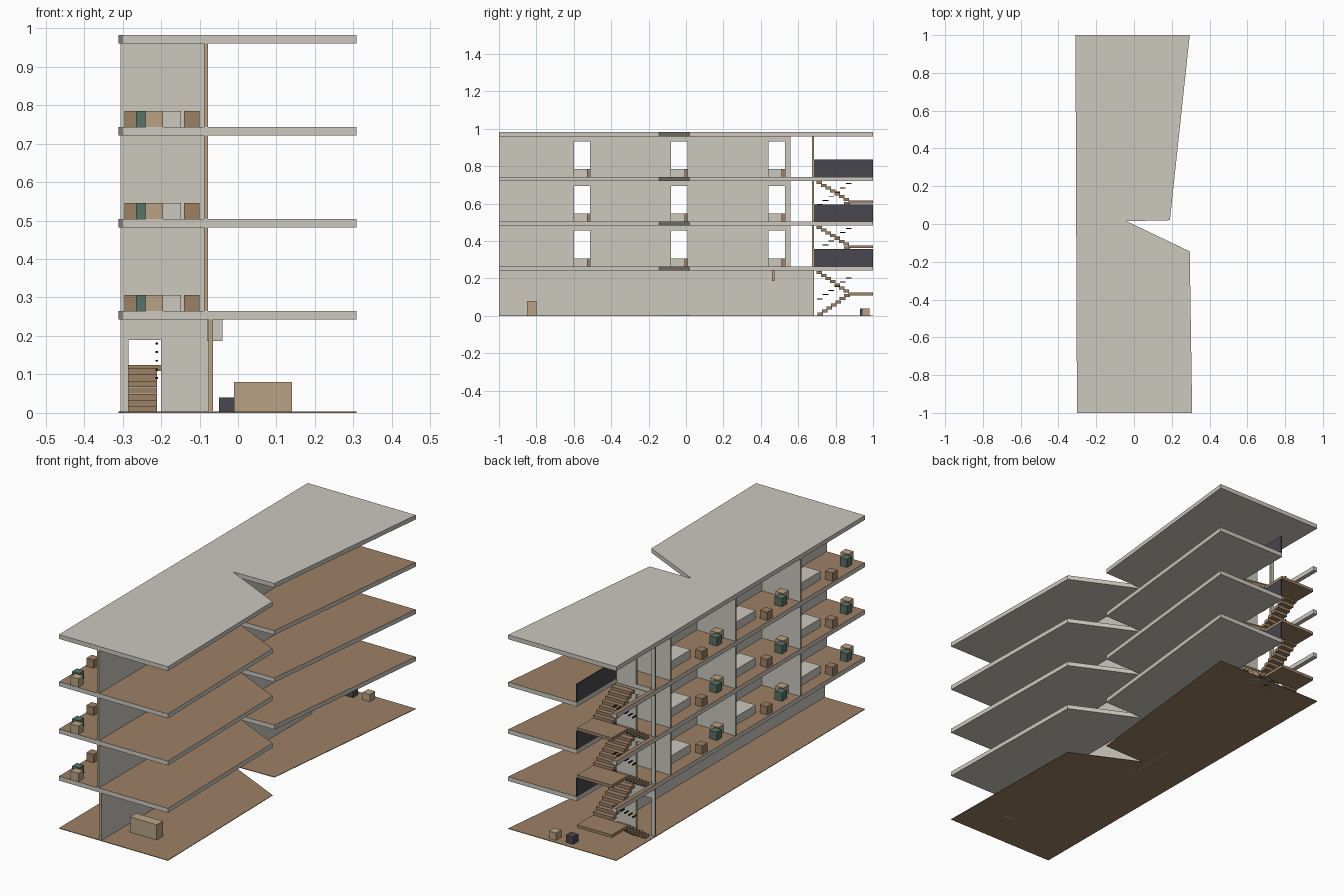
import bpy
import bmesh

if "Cube" in bpy.data.objects:
    bpy.data.objects.remove(bpy.data.objects["Cube"], do_unlink=True)


def material(name, *srgb):
    lin = [((c / 255 + 0.055) / 1.055) ** 2.4 for c in srgb] + [1]
    m = bpy.data.materials.new(name)
    m.use_nodes = True
    m.diffuse_color = lin
    m.node_tree.nodes["Principled BSDF"].inputs["Base Color"].default_value = lin
    return m


plaster = material("pale plaster", 204, 200, 191)
wood = material("brown wood", 157, 129, 101)
tan = material("tan edge", 185, 164, 133)
teal = material("teal fabric", 88, 114, 102)
charcoal = material("charcoal", 73, 71, 78)
black = material("black metal", 25, 24, 26)


def finish(name, bm, mats, rule=None):
    bmesh.ops.recalc_face_normals(bm, faces=bm.faces)
    bm.normal_update()
    if rule:
        for f in bm.faces:
            f.material_index = rule(f.normal)
    me = bpy.data.meshes.new(name)
    bm.to_mesh(me)
    bm.free()
    for m in mats:
        me.materials.append(m)
    ob = bpy.data.objects.new(name, me)
    bpy.context.collection.objects.link(ob)
    return ob


def add_box(bm, x, y, z):
    """Box from (low, high) ranges."""
    ends = list(zip(x, y, z))
    vs = bmesh.ops.create_cube(bm, size=1)["verts"]
    for v in vs:
        for i in range(3):
            v.co[i] = ends[v.co[i] > 0][i]


def boxes(name, ranges, mats, rule=None):
    bm = bmesh.new()
    for r in ranges:
        add_box(bm, *r)
    return finish(name, bm, mats, rule)


def slab(name, outline, z0, z1, mats, rule=None):
    bm = bmesh.new()
    base = bm.faces.new([bm.verts.new((x, y, z0)) for x, y in outline])
    ext = bmesh.ops.extrude_face_region(bm, geom=[base], use_keep_orig=True)
    for g in ext["geom"]:
        if isinstance(g, bmesh.types.BMVert):
            g.co.z = z1
    return finish(name, bm, mats, rule)


# Main dimensions
STOREY, THICK = 0.239, 0.022
OUT, CORE = -0.305, 0.68
floors = [0, 0.265, 0.504, 0.743]
east = [(0.295, 1), (0.19, 0.02), (-0.04, 0.015), (0.295, -0.145), (0.308, -1)]
plan = [(-0.302, -1), (-0.31, 1)] + east
well_plan = [(-0.302, -1), (-0.31, 1), (-0.287, 1), (-0.287, CORE),
             (-0.09, CORE), (-0.09, 1)] + east


def floor_rule(n):
    return 1 if n.z > 0.5 else 0


def wall_rule(axis):
    return lambda n: 0 if abs(n[axis]) > 0.5 else 1


# Ground, floors with open stairwell, roof
slab("ground", plan, 0, 0.003, [wood])
for i, z in enumerate(floors[1:]):
    slab(f"floor_slab_{i + 1}", well_plan, z - THICK, z, [plaster, wood], floor_rule)
slab("roof_slab", plan, 0.96, 0.982, [plaster])

# Long ground wall and hanging panel
boxes("ground_long_wall", [((-0.077, -0.065), (-1, CORE), (0, 0.243))],
      [plaster, tan], wall_rule(0))
boxes("hanging_panel", [((-0.08, -0.04), (0.46, 0.472), (0.187, 0.243))],
      [plaster, tan], wall_rule(1))

partitions = [-0.484, 0.036, 0.556]
DOOR = 0.19


def stair_wall(name, z, top, inner):
    """Cross wall beside the stairs, with a doorway."""
    y = (CORE - 0.005, CORE + 0.004)
    boxes(name, [((OUT, -0.285), y, (z, top)), ((-0.2, inner), y, (z, top)),
                 ((-0.285, -0.2), y, (z + DOOR, top))], [plaster, tan], wall_rule(1))


stair_wall("stair_wall_ground", 0, 0.243, -0.065)

for i, z in enumerate(floors[1:]):
    n, top = i + 1, z + STOREY - THICK
    stair_wall(f"stair_wall_{n}", z, top, -0.078)

    # Corridor wall with door openings
    x, start, parts = (-0.089, -0.078), -1, []
    for p in partitions:
        a, b = p - 0.115, p - 0.028
        parts += [(x, (start, a), (z, top)), (x, (a, b), (z + DOOR, top))]
        start = b
    parts.append((x, (start, partitions[-1] + 0.004), (z, top)))
    boxes(f"corridor_wall_{n}", parts, [plaster, tan], wall_rule(0))

    # Room partitions
    boxes(f"partitions_{n}",
          [((OUT, -0.079), (p - 0.005, p + 0.004), (z, top)) for p in partitions],
          [plaster, tan], wall_rule(1))

    # Furniture, repeated in each room
    h = (z, z + 0.042)

    def furnish(name, x, y, mat):
        boxes(f"{name}_{n}", [(x, (p + y[0], p + y[1]), h) for p in partitions], [mat])

    furnish("desks", (-0.24, -0.195), (-0.514, -0.472), tan)
    furnish("chairs", (-0.265, -0.225), (-0.464, -0.424), teal)
    furnish("side_tables", (-0.295, -0.255), (-0.306, -0.264), wood)
    furnish("beds", (-0.24, -0.148), (-0.25, -0.006), plaster)
    furnish("nightstands", (-0.14, -0.1), (-0.045, -0.006), wood)

    # Solid railing along the stairwell
    boxes(f"stairwell_railing_{n}", [((-0.09, -0.084), (CORE, 1), (z, z + 0.092))],
          [charcoal])

# Stairs: two flights with a landing between
STEPS, RUN = 8, 0.022
for i, z in enumerate(floors[:3]):
    rise = (floors[i + 1] - z) / (2 * STEPS)
    mid = z + STEPS * rise - 0.008
    treads = [((-0.285, -0.09), (0.87, 1), (mid - 0.015, mid))]
    for s in range(STEPS - 1):
        y = 0.703 + s * 0.0238
        t = z + (s + 1) * rise
        treads.append(((-0.285, -0.21), (y, y + 0.03), (t - 0.016, t)))
        t = mid + (STEPS - 1 - s) * rise
        treads.append(((-0.2, -0.09), (y - 0.005, y + 0.025), (t - 0.016, t)))
    boxes(f"stairs_{i}", treads, [wood])
    # Short handrail bars
    bars = []
    for s in range(6):
        y, t = 0.7 + s * 0.031, z + 0.09 + s * 0.0225
        bars.append(((-0.214, -0.208), (y, y + 0.03), (t - 0.002, t + 0.003)))
    boxes(f"handrail_bars_{i}", bars, [black])

# Loose pieces on the ground
boxes("reception_counter", [((-0.01, 0.14), (-0.85, -0.8), (0, 0.08))], [tan])
boxes("dark_crate", [((-0.05, -0.008), (0.93, 0.972), (0, 0.04))], [charcoal])
boxes("tan_crate", [((0.04, 0.08), (0.94, 0.982), (0, 0.04))], [tan])
